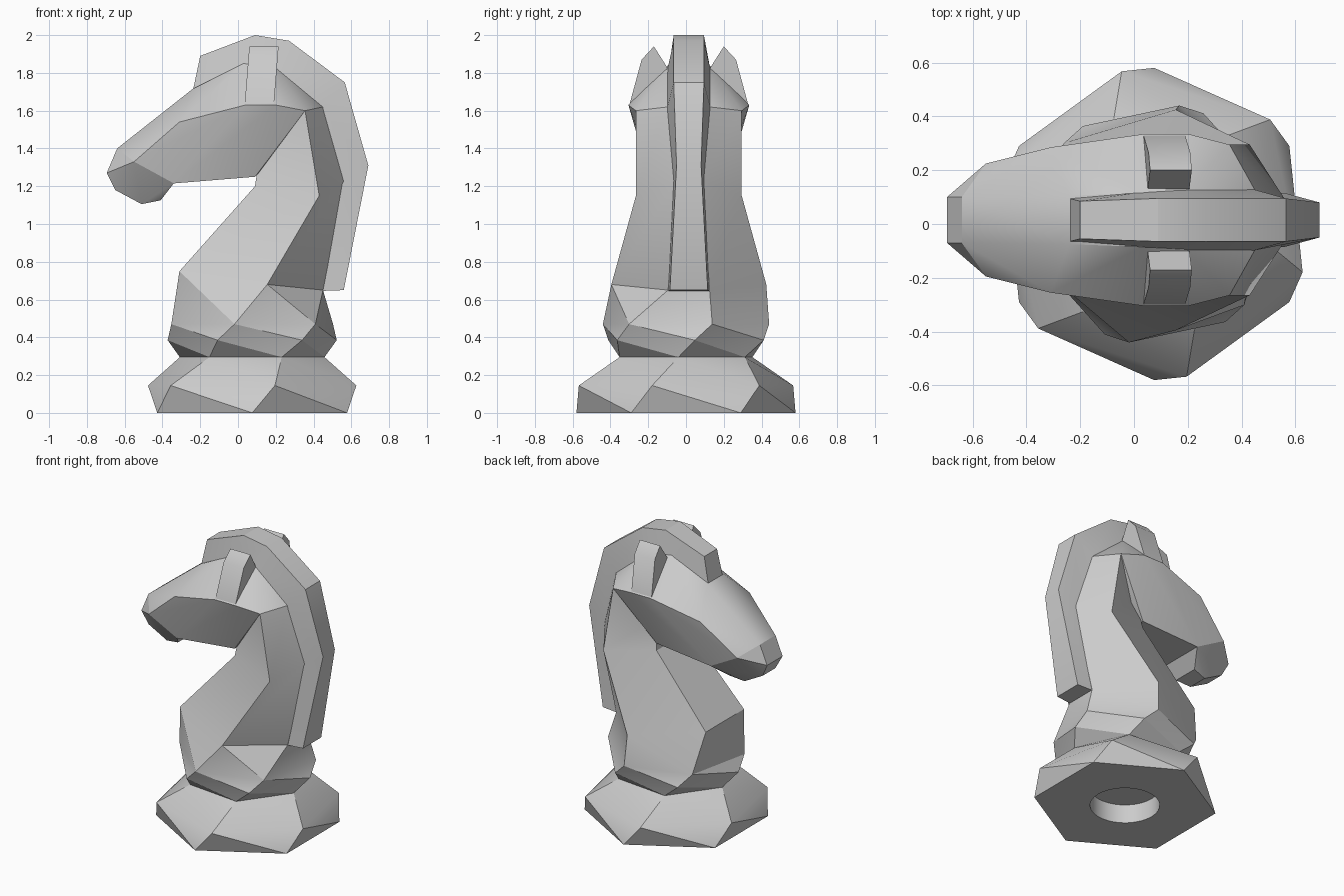
import bpy, bmesh
from math import radians, cos, sin
from mathutils import Matrix, Vector

old = bpy.data.objects.get("Cube")
if old:
    bpy.data.objects.remove(old, do_unlink=True)

GREY = (0.6, 0.6, 0.6, 1)
stone = bpy.data.materials.new("stone_grey")
stone.use_nodes = True
stone.diffuse_color = GREY
stone.node_tree.nodes["Principled BSDF"].inputs["Base Color"].default_value = GREY

MID = 0.015  # centre plane of the head and mane


def finish(bm, name):
    bmesh.ops.recalc_face_normals(bm, faces=bm.faces)
    mesh = bpy.data.meshes.new(name)
    bm.to_mesh(mesh)
    bm.free()
    mesh.materials.append(stone)
    ob = bpy.data.objects.new(name, mesh)
    bpy.context.collection.objects.link(ob)
    return ob


def smooth(ob):
    bpy.ops.object.select_all(action='DESELECT')
    bpy.context.view_layer.objects.active = ob
    ob.select_set(True)
    bpy.ops.object.shade_smooth_by_angle(angle=radians(30))


def loft(rings, name, twisted=0):
    """Skin closed rings; the first few spans are split along the twist."""
    bm = bmesh.new()
    vs = [[bm.verts.new(p) for p in ring] for ring in rings]
    n = len(rings[0])
    for k, (a, b) in enumerate(zip(vs, vs[1:])):
        for j in range(n):
            i = (j + 1) % n
            if k < twisted:
                bm.faces.new((a[j], a[i], b[j]))
                bm.faces.new((a[i], b[i], b[j]))
            else:
                bm.faces.new((a[j], a[i], b[i], b[j]))
    bm.faces.new(vs[0])
    bm.faces.new(vs[-1])
    return finish(bm, name)


def hull(half, name):
    """Convex block from points given for one side and mirrored across MID."""
    bm = bmesh.new()
    for x, y, z in half:
        for s in (-1, 1):
            bm.verts.new((x, MID + s * y, z))
    res = bmesh.ops.convex_hull(bm, input=bm.verts)
    loose = set(res["geom_interior"]) | set(res["geom_unused"])
    bmesh.ops.delete(bm, geom=[v for v in loose if isinstance(v, bmesh.types.BMVert)],
                     context='VERTS')
    bmesh.ops.dissolve_limit(bm, angle_limit=radians(2), verts=bm.verts, edges=bm.edges)
    return finish(bm, name)


# Twisted hexagonal base rising into the neck
rings = []
for k, (r, z) in enumerate([(0.58, 0), (0.58, 0.145), (0.385, 0.295), (0.45, 0.385), (0.45, 0.47)]):
    turn = [radians(-210 + 12 * k + 60 * j) for j in range(6)]
    rings.append([(0.075 + r * cos(t), r * sin(t), z) for t in turn])


def neck_ring(front, side, back):
    right = [(x, MID - y, z) for x, y, z in (front, side, back)]
    left = [(x, MID + y, z) for x, y, z in (back, side, front)]
    return right + left


rings.append(neck_ring((-0.31, 0.21, 0.75), (0.155, 0.41, 0.68), (0.45, 0.11, 0.65)))
rings.append(neck_ring((0.09, 0.18, 1.2), (0.43, 0.28, 1.15), (0.565, 0.07, 1.23)))
rings.append(neck_ring((0.12, 0.15, 1.4), (0.355, 0.28, 1.6), (0.45, 0.11, 1.62)))
body = loft(rings, "base_and_neck", twisted=5)

# Round recess under the base
bm = bmesh.new()
bmesh.ops.create_cone(bm, cap_ends=True, segments=32, radius1=0.22, radius2=0.22, depth=0.26,
                      matrix=Matrix.Translation((0.075, 0, 0)))
cutter = finish(bm, "recess_cutter")
cutter.hide_render = True
cut = body.modifiers.new("recess", 'BOOLEAN')
cut.operation = 'DIFFERENCE'
cut.object = cutter
bpy.context.view_layer.objects.active = body
bpy.ops.object.modifier_apply(modifier=cut.name)
bpy.data.objects.remove(cutter, do_unlink=True)

# Head: skull, then muzzle
brow = (-0.64, 0.085, 1.40)
nostril = (-0.55, 0.21, 1.33)
jaw = (-0.34, 0.2, 1.215)
skull = hull([
    brow, nostril, jaw,
    (-0.24, 0.09, 1.715), (0.03, 0.1, 1.85), (0.19, 0.11, 1.835), (0.45, 0.11, 1.62),
    (-0.31, 0.27, 1.54), (0.04, 0.32, 1.63), (0.2, 0.32, 1.63), (0.355, 0.28, 1.6),
    (0.09, 0.18, 1.25)], "skull")
muzzle = hull([
    brow, nostril, jaw,
    (-0.695, 0.085, 1.27), (-0.65, 0.07, 1.18), (-0.51, 0.07, 1.105), (-0.41, 0.09, 1.125)],
    "muzzle")

# Ears
ears = []
for side, name in ((1, "left_ear"), (-1, "right_ear")):
    bm = bmesh.new()
    section = [(0.11, 1.65), (0.115, 1.83), (0.185, 1.94), (0.25, 1.87), (0.315, 1.63)]
    for y, z in section:
        lean = (z - 1.63) * 0.08
        for x in (0.035, 0.19):
            bm.verts.new((x + lean, MID + side * y, z))
    bmesh.ops.convex_hull(bm, input=bm.verts)
    bmesh.ops.dissolve_limit(bm, angle_limit=radians(2), verts=bm.verts, edges=bm.edges)
    ears.append(finish(bm, name))

# Mane: outer point, inner point, outer and inner half width
crest = [
    ((-0.20, 1.89), (-0.24, 1.70), 0.07, 0.08),
    ((0.09, 2.00), (0.04, 1.83), 0.08, 0.105),
    ((0.27, 1.97), (0.19, 1.81), 0.08, 0.115),
    ((0.565, 1.75), (0.44, 1.61), 0.08, 0.115),
    ((0.69, 1.31), (0.555, 1.23), 0.065, 0.08),
    ((0.56, 0.65), (0.42, 0.645), 0.1, 0.11)]
mane = loft([[(o[0], MID - wo, o[1]), (o[0], MID + wo, o[1]),
              (i[0], MID + wi, i[1]), (i[0], MID - wi, i[1])]
             for o, i, wo, wi in crest], "mane")

for ob in [body, skull, muzzle, mane] + ears:
    smooth(ob)
